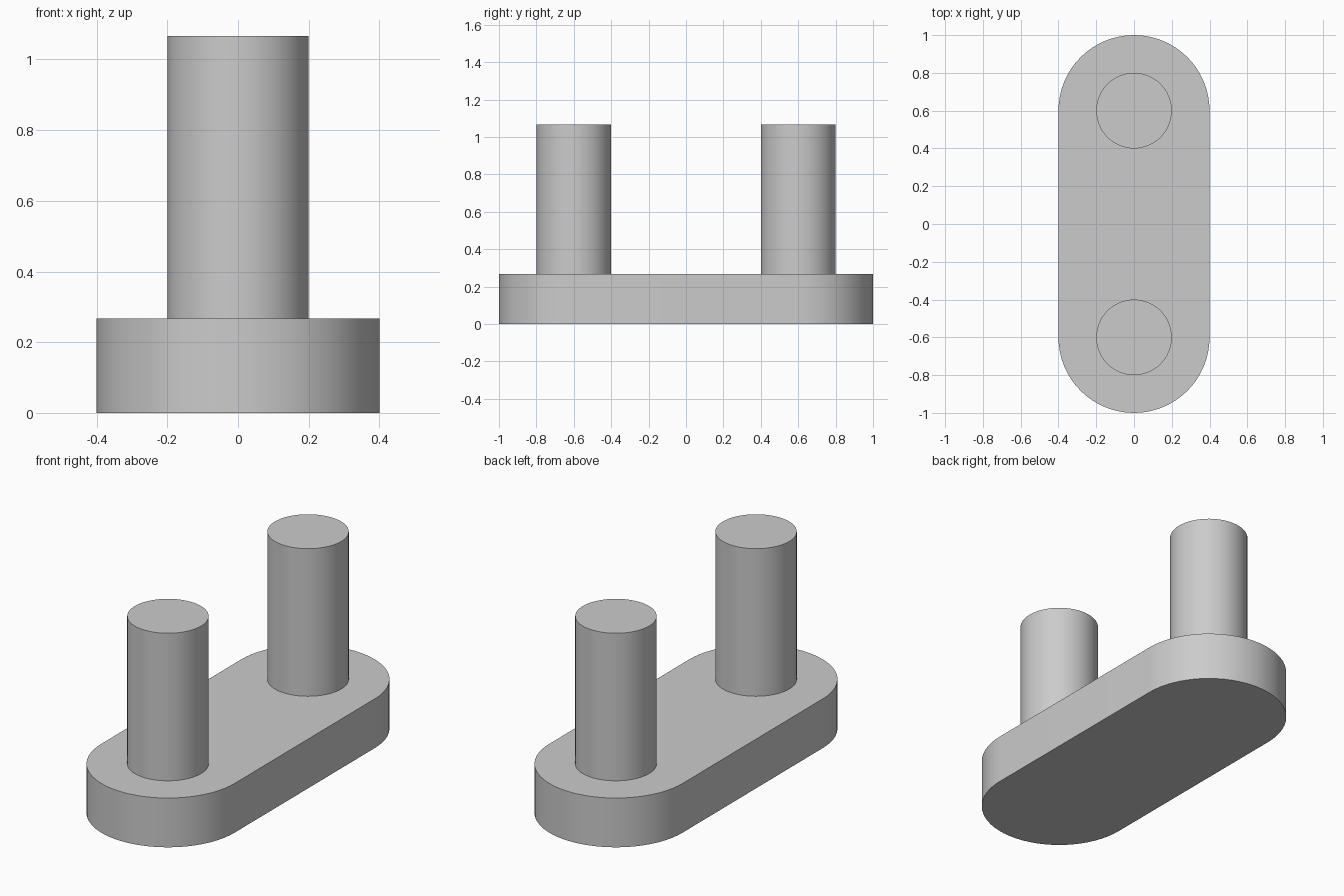
import bpy, bmesh
from math import pi, sin, cos, radians

cube = bpy.data.objects.get("Cube")
if cube:
    bpy.data.objects.remove(cube, do_unlink=True)

PLATE_TOP = 0.267
PIN_TOP = 1.067
PIN_Y = 0.6

grey = bpy.data.materials.new("light_grey")
grey.use_nodes = True
colour = (0.6, 0.6, 0.6, 1)
grey.diffuse_color = colour
grey.node_tree.nodes["Principled BSDF"].inputs["Base Color"].default_value = colour


def arc(cy, radius, start, sweep, steps):
    """Points along an arc centred on the y axis."""
    angles = [start + sweep * i / steps for i in range(steps + 1)]
    return [(radius * cos(a), cy + radius * sin(a)) for a in angles]


def extrude_outline(name, outline, z0, z1):
    """Solid prism from a flat outline, with smooth curved sides."""
    bm = bmesh.new()
    face = bm.faces.new([bm.verts.new((x, y, z0)) for x, y in outline])
    top = bmesh.ops.extrude_face_region(bm, geom=[face], use_keep_orig=True)
    bmesh.ops.translate(bm, vec=(0, 0, z1 - z0),
                        verts=[v for v in top["geom"] if isinstance(v, bmesh.types.BMVert)])
    bmesh.ops.recalc_face_normals(bm, faces=bm.faces)
    mesh = bpy.data.meshes.new(name)
    bm.to_mesh(mesh)
    bm.free()
    mesh.materials.append(grey)
    obj = bpy.data.objects.new(name, mesh)
    bpy.context.collection.objects.link(obj)
    bpy.ops.object.select_all(action="DESELECT")
    obj.select_set(True)
    bpy.context.view_layer.objects.active = obj
    bpy.ops.object.shade_smooth_by_angle(angle=radians(30))
    return obj


# Base plate with rounded ends
ends = arc(PIN_Y, 0.4, 0, pi, 32) + arc(-PIN_Y, 0.4, pi, pi, 32)
extrude_outline("base_plate", ends, 0, PLATE_TOP)

# Two upright pins, standing on the plate
for name, y in (("front_pin", -PIN_Y), ("back_pin", PIN_Y)):
    extrude_outline(name, arc(y, 0.2, 0, 2 * pi, 64)[:-1], PLATE_TOP, PIN_TOP)
